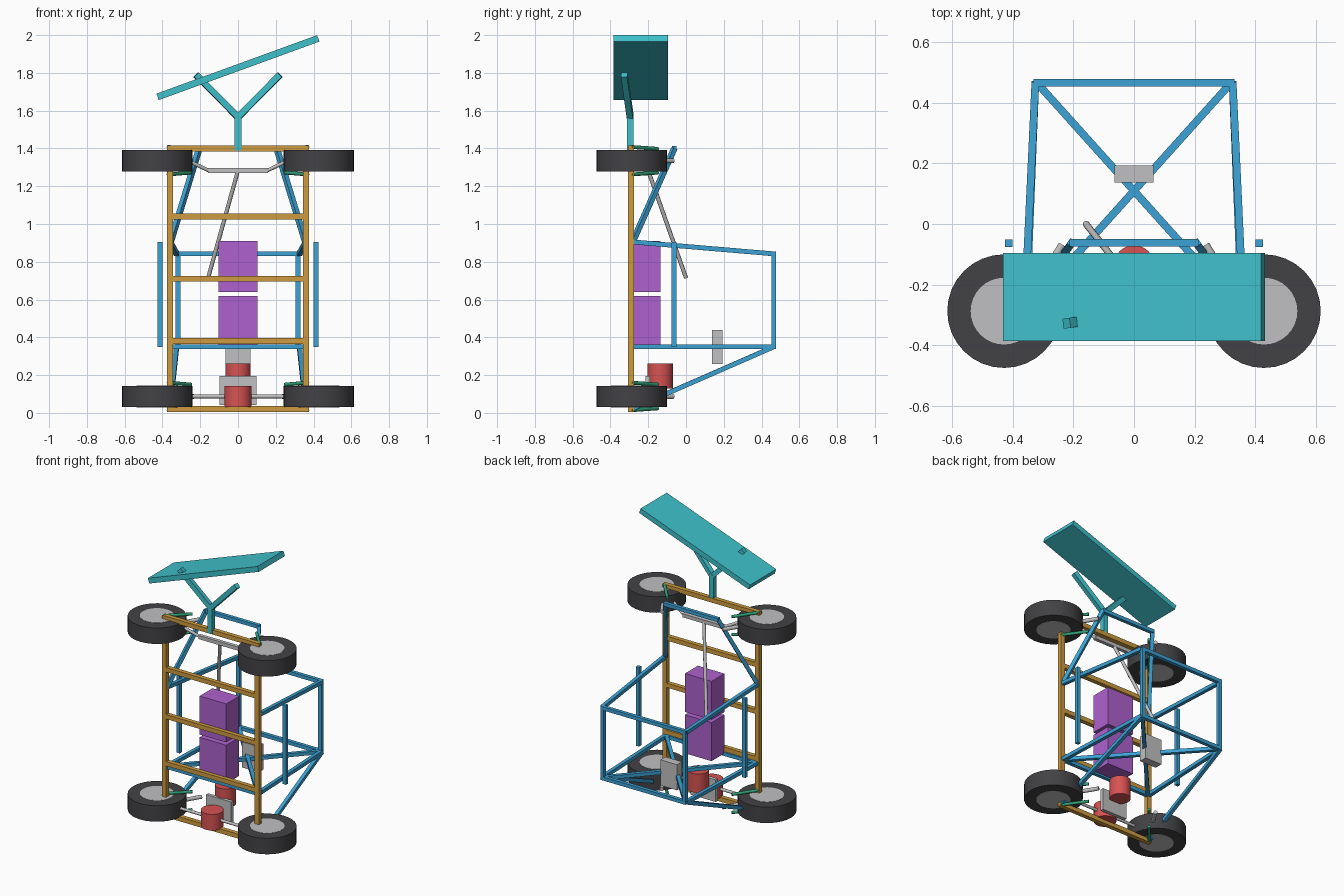
import bpy
import math
from mathutils import Vector

if "Cube" in bpy.data.objects:
    bpy.data.objects.remove(bpy.data.objects["Cube"])


def mat(name, rgb):
    m = bpy.data.materials.new(name)
    m.diffuse_color = (*rgb, 1)
    m.use_nodes = True
    m.node_tree.nodes["Principled BSDF"].inputs["Base Color"].default_value = m.diffuse_color
    return m


TEAL = mat("teal", (0.05, 0.53, 0.60))
BLUE = mat("blue", (0.045, 0.36, 0.66))
ORANGE = mat("orange", (0.62, 0.33, 0.05))
PURPLE = mat("purple", (0.42, 0.12, 0.62))
RED = mat("red", (0.68, 0.085, 0.085))
GREY = mat("light_grey", (0.53, 0.53, 0.54))
RUBBER = mat("rubber", (0.055, 0.055, 0.06))
GREEN = mat("green", (0.03, 0.36, 0.19))


def finish(name, m):
    o = bpy.context.object
    o.name = name
    o.data.materials.append(m)
    return o


def box(name, center, size, m, rot=(0, 0, 0)):
    bpy.ops.mesh.primitive_cube_add(size=1, location=center, rotation=rot)
    o = finish(name, m)
    o.scale = size
    return o


def beam(name, a, b, w, m):
    # square bar between two points
    a, b = Vector(a), Vector(b)
    d = b - a
    o = box(name, (a + b) / 2, (w, w, d.length), m)
    o.rotation_euler = d.to_track_quat('Z', 'Y').to_euler()
    return o


def rod(name, a, b, r, m, sides=12):
    # round bar between two points
    a, b = Vector(a), Vector(b)
    d = b - a
    bpy.ops.mesh.primitive_cylinder_add(vertices=sides, radius=r, depth=d.length,
                                        location=(a + b) / 2,
                                        rotation=d.to_track_quat('Z', 'Y').to_euler())
    o = finish(name, m)
    bpy.ops.object.shade_smooth_by_angle(angle=math.radians(35))
    return o


Y0 = -0.29              # plane of the chassis
ZR, ZF = 0.087, 1.335   # rear and front axle heights

# Chassis ladder
for s in (-1, 1):
    beam("chassis_rail", (s * 0.36, Y0, 0.005), (s * 0.36, Y0, 1.415), 0.032, ORANGE)
for z in (0.02, 0.38, 0.71, 1.04, 1.40):
    beam("chassis_crossbar", (-0.375, Y0, z), (0.375, Y0, z), 0.031, ORANGE)

# Blue cage
T = 0.025
YB = 0.465
for s in (-1, 1):
    top, low = (s * 0.325, YB, 0.842), (s * 0.325, YB, 0.35)
    beam("cage_top_bar", (s * 0.36, -0.28, 0.905), top, T, BLUE)
    beam("cage_upright", (s * 0.318, YB, 0.34), (s * 0.318, YB, 0.852), T, BLUE)
    beam("cage_lower_bar", (s * 0.355, -0.28, 0.35), low, T, BLUE)
    beam("cage_cross_brace", (-s * 0.35, -0.28, 0.35), (s * 0.32, YB, 0.35), T, BLUE)
    beam("cage_rear_stay", (s * 0.36, Y0, 0.02), low, T, BLUE)
    beam("front_hoop_leg", (s * 0.355, -0.28, 0.91), (s * 0.205, -0.062, 1.40), T, BLUE)
    beam("side_bar", (s * 0.413, -0.063, 0.35), (s * 0.413, -0.063, 0.905), T, BLUE)
for z in (0.35, 0.842):
    beam("cage_back_bar", (-0.33, YB, z), (0.33, YB, z), T, BLUE)
beam("cage_front_bar", (-0.35, -0.28, 0.35), (0.35, -0.28, 0.35), T, BLUE)
beam("front_hoop_bar", (-0.213, -0.062, 1.40), (0.213, -0.062, 1.40), T, BLUE)

# Wheels, suspension links and dampers
for s in (-1, 1):
    for z in (ZR, ZF):
        x = s * 0.428
        rod("tyre", (x, -0.287, z - 0.056), (x, -0.287, z + 0.056), 0.187, RUBBER, 32)
        rod("rim", (x, -0.287, z - 0.0575), (x, -0.287, z + 0.0575), 0.11, GREY, 32)
        rod("damper", (s * 0.37, Y0, z), (s * 0.236, -0.068, z), 0.013, GREY)
        for k in (-1, 1):
            rod("suspension_link", (s * 0.37, Y0, z + k * 0.073),
                (s * 0.25, -0.15, z + k * 0.063), 0.01, GREEN)
    rod("drive_shaft", (0, -0.287, ZR), (s * 0.42, -0.287, ZR), 0.01, GREY)
    rod("tie_rod", (s * 0.155, -0.2, 1.283), (s * 0.28, -0.24, 1.343), 0.01, GREY)

# Steering
box("steering_rack", (0, -0.2, 1.283), (0.32, 0.025, 0.025), GREY)
rod("steering_shaft", (0, -0.2, 1.283), (-0.158, 0, 0.715), 0.011, GREY)

# Battery packs
for z in (0.485, 0.775):
    box("battery_pack", (0, -0.207, z), (0.207, 0.143, 0.27), PURPLE)

# Motors, gearbox plate and control box
rod("rear_motor", (0, -0.287, 0.03), (0, -0.287, 0.143), 0.072, RED, 32)
rod("upper_motor", (0, -0.137, 0.13), (0, -0.137, 0.262), 0.067, RED, 32)
box("gearbox_plate", (0, -0.203, 0.118), (0.195, 0.025, 0.155), GREY)
box("control_box", (0, 0.165, 0.35), (0.13, 0.055, 0.18), GREY)

# Tilted panel on a forked post
beam("panel_post", (0, -0.295, 1.39), (0, -0.295, 1.575), 0.035, TEAL)
for s in (-1, 1):
    beam("panel_fork", (0, -0.295, 1.565), (s * 0.222, -0.327, 1.79), 0.033, TEAL)
box("panel", (0, -0.24, 1.828), (0.905, 0.29, 0.036), TEAL, (0, math.radians(-20), 0))
